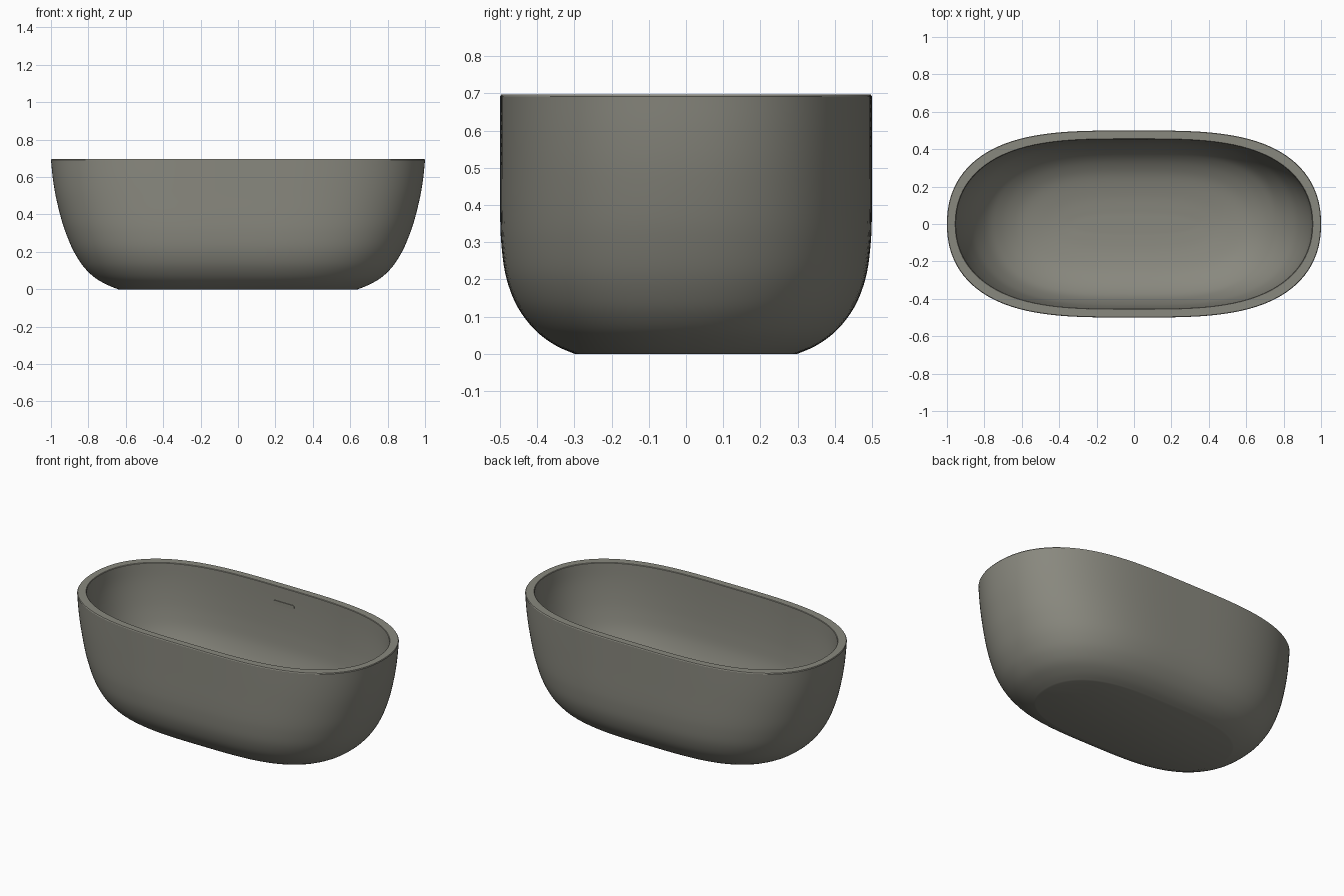
import bpy, bmesh, math

if "Cube" in bpy.data.objects:
    bpy.data.objects.remove(bpy.data.objects["Cube"])

stone = bpy.data.materials.new("warm_grey_stone")
stone.diffuse_color = (0.25, 0.247, 0.21, 1)
stone.use_nodes = True
stone.node_tree.nodes["Principled BSDF"].inputs["Base Color"].default_value = stone.diffuse_color
SEG = 128


def ring(bm, a, b, z, px=3.4, py=2.2):
    """Loop with flat long sides and round ends, half sizes a, b, at height z."""
    loop = []
    for i in range(SEG):
        t = 2 * math.pi * i / SEG
        c, s = math.cos(t), math.sin(t)
        # find where the ray at this angle meets |x|^px + |y|^py = 1
        lo, hi = 0.5, 2.0
        for _ in range(30):
            r = (lo + hi) / 2
            if abs(r * c) ** px + abs(r * s) ** py > 1:
                hi = r
            else:
                lo = r
        loop.append(bm.verts.new((a * c * r, b * s * r, z)))
    return loop


def smooth_rows(rows, steps=4):
    """Catmull-Rom subdivision of a short profile."""
    out = []
    for i in range(len(rows) - 1):
        p = [rows[max(0, min(len(rows) - 1, i + k))] for k in (-1, 0, 1, 2)]
        for j in range(steps):
            t = j / steps
            out.append(tuple(0.5 * (2 * q1 + (q2 - q0) * t + (2 * q0 - 5 * q1 + 4 * q2 - q3) * t * t
                             + (3 * q1 - q0 - 3 * q2 + q3) * t ** 3) for q0, q1, q2, q3 in zip(*p)))
    return out + [rows[-1]]


def finish(bm, name):
    bmesh.ops.recalc_face_normals(bm, faces=bm.faces[:])
    me = bpy.data.meshes.new(name)
    bm.to_mesh(me)
    bm.free()
    me.materials.append(stone)
    ob = bpy.data.objects.new(name, me)
    bpy.context.collection.objects.link(ob)
    bpy.ops.object.select_all(action='DESELECT')
    ob.select_set(True)
    bpy.context.view_layer.objects.active = ob
    bpy.ops.object.shade_smooth_by_angle(angle=math.radians(22))
    return ob


# Tub shell: outer wall, rim and inner basin as one closed skin
outer = smooth_rows([(0.64, 0.30, 0), (0.695, 0.35, 0.022), (0.76, 0.40, 0.058),
                     (0.812, 0.44, 0.105), (0.85, 0.467, 0.155), (0.887, 0.487, 0.22),
                     (0.92, 0.497, 0.30), (0.946, 0.5, 0.38), (0.975, 0.5, 0.50),
                     (0.991, 0.5, 0.60), (1.0, 0.5, 0.692)])
rim = [(0.997, 0.497, 0.697), (0.956, 0.456, 0.697), (0.953, 0.453, 0.694)]
inner = smooth_rows([(0.953, 0.453, 0.694), (0.945, 0.452, 0.60), (0.926, 0.449, 0.50),
                     (0.898, 0.443, 0.40), (0.857, 0.43, 0.30), (0.79, 0.397, 0.20),
                     (0.725, 0.355, 0.142), (0.655, 0.3, 0.1), (0.58, 0.24, 0.073),
                     (0.46, 0.15, 0.053), (0.36, 0.07, 0.046), (0.3, 0.04, 0.045)])
bm = bmesh.new()
loops = [ring(bm, *r) for r in outer + rim[:1]]
loops += [ring(bm, *r, px=3.3, py=2.15) for r in rim[1:] + inner[1:]]
for lo, hi in zip(loops, loops[1:]):
    for i in range(SEG):
        j = (i + 1) % SEG
        bm.faces.new((lo[i], lo[j], hi[j], hi[i]))
bm.faces.new(loops[0])
bm.faces.new(loops[-1])
finish(bm, "tub_shell")

# Drain cover in the floor
bm = bmesh.new()
bmesh.ops.create_cone(bm, cap_ends=True, segments=40, radius1=0.028, radius2=0.028, depth=0.009)
finish(bm, "drain_cover").location = (0, 0, 0.0485)

# Overflow slot plate on the back inner wall
bm = bmesh.new()
R, HALF = 0.012, 0.06
pts = []
for side in (1, -1):
    for k in range(9):
        a = -math.pi / 2 + math.pi * k / 8
        pts.append(bm.verts.new((side * (HALF + R * math.cos(a)), 0, side * R * math.sin(a))))
face = bm.faces.new(pts)
ext = bmesh.ops.extrude_face_region(bm, geom=[face])
bmesh.ops.translate(bm, vec=(0, 0.009, 0), verts=[v for v in ext["geom"] if isinstance(v, bmesh.types.BMVert)])
finish(bm, "overflow_slot").location = (0, 0.448, 0.595)
